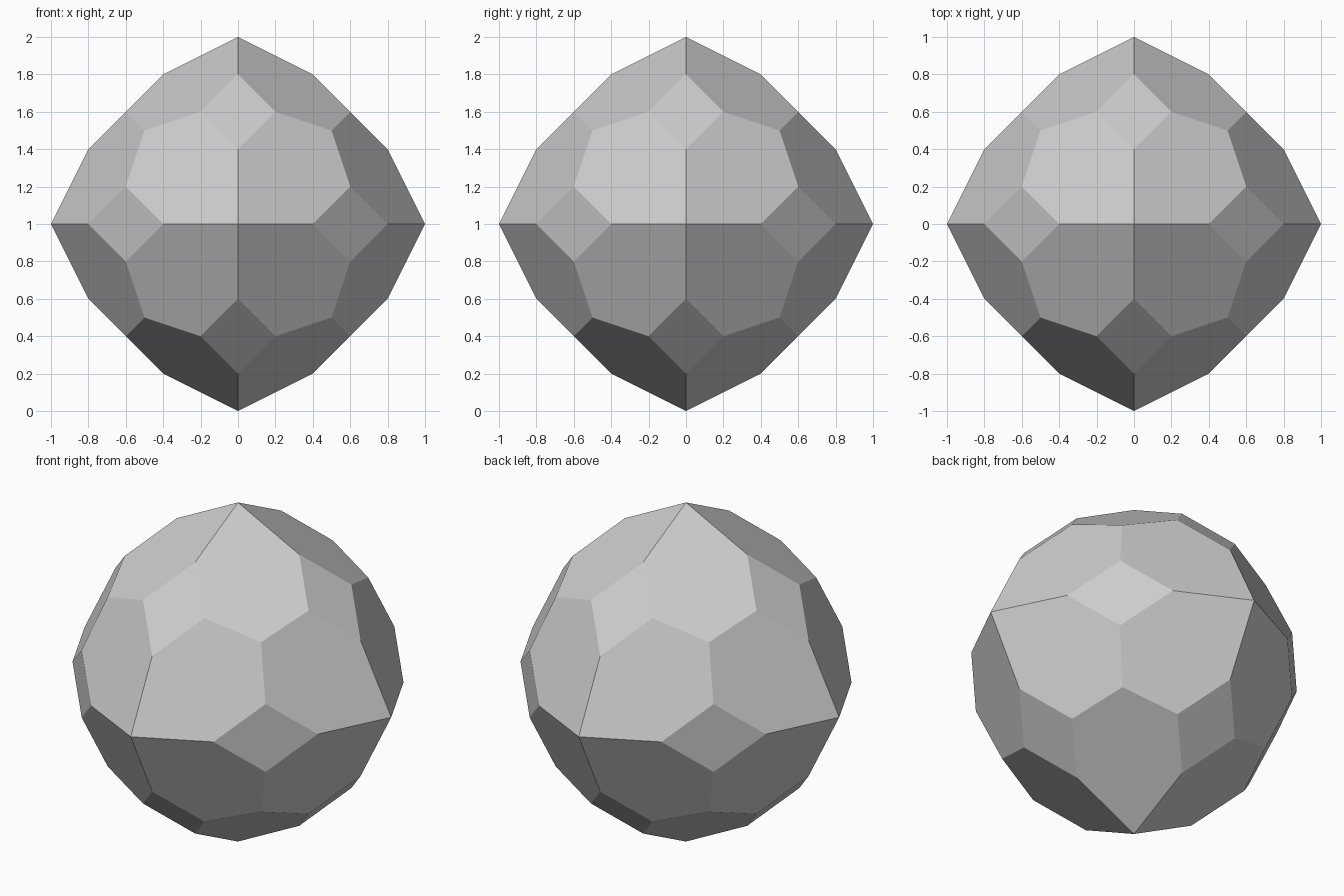
import bpy
import bmesh
import math
from itertools import permutations, product
from mathutils import Vector

cube = bpy.data.objects.get("Cube")
if cube:
    bpy.data.objects.remove(cube, do_unlink=True)

# Corner types; every permutation and sign of each gives the full set
CORNERS = [(1, 0, 0), (0.8, 0.4, 0), (0.6, 0.6, 0.2), (0.5, 0.5, 0.5)]


def all_images(corner):
    """Every distinct reordering and mirroring of one corner."""
    return sorted({
        tuple(s * c + 0.0 for s, c in zip(signs, order))
        for order in permutations(corner)
        for signs in product((1, -1), repeat=3)
    })


# Faceted ball: hexagons meeting at the six tips, with rhombi between them
bm = bmesh.new()
for corner in CORNERS:
    for point in all_images(corner):
        bm.verts.new(Vector(point) + Vector((0, 0, 1)))
bmesh.ops.convex_hull(bm, input=bm.verts)
bmesh.ops.dissolve_limit(bm, angle_limit=math.radians(2),
                         verts=bm.verts, edges=bm.edges)
bmesh.ops.recalc_face_normals(bm, faces=bm.faces)
mesh = bpy.data.meshes.new("faceted_ball")
bm.to_mesh(mesh)
bm.free()
ball = bpy.data.objects.new("faceted_ball", mesh)
bpy.context.collection.objects.link(ball)

# Single plain grey
grey = bpy.data.materials.new("light_grey")
grey.use_nodes = True
colour = (0.6, 0.6, 0.6, 1)
grey.diffuse_color = colour
grey.node_tree.nodes["Principled BSDF"].inputs["Base Color"].default_value = colour
mesh.materials.append(grey)
